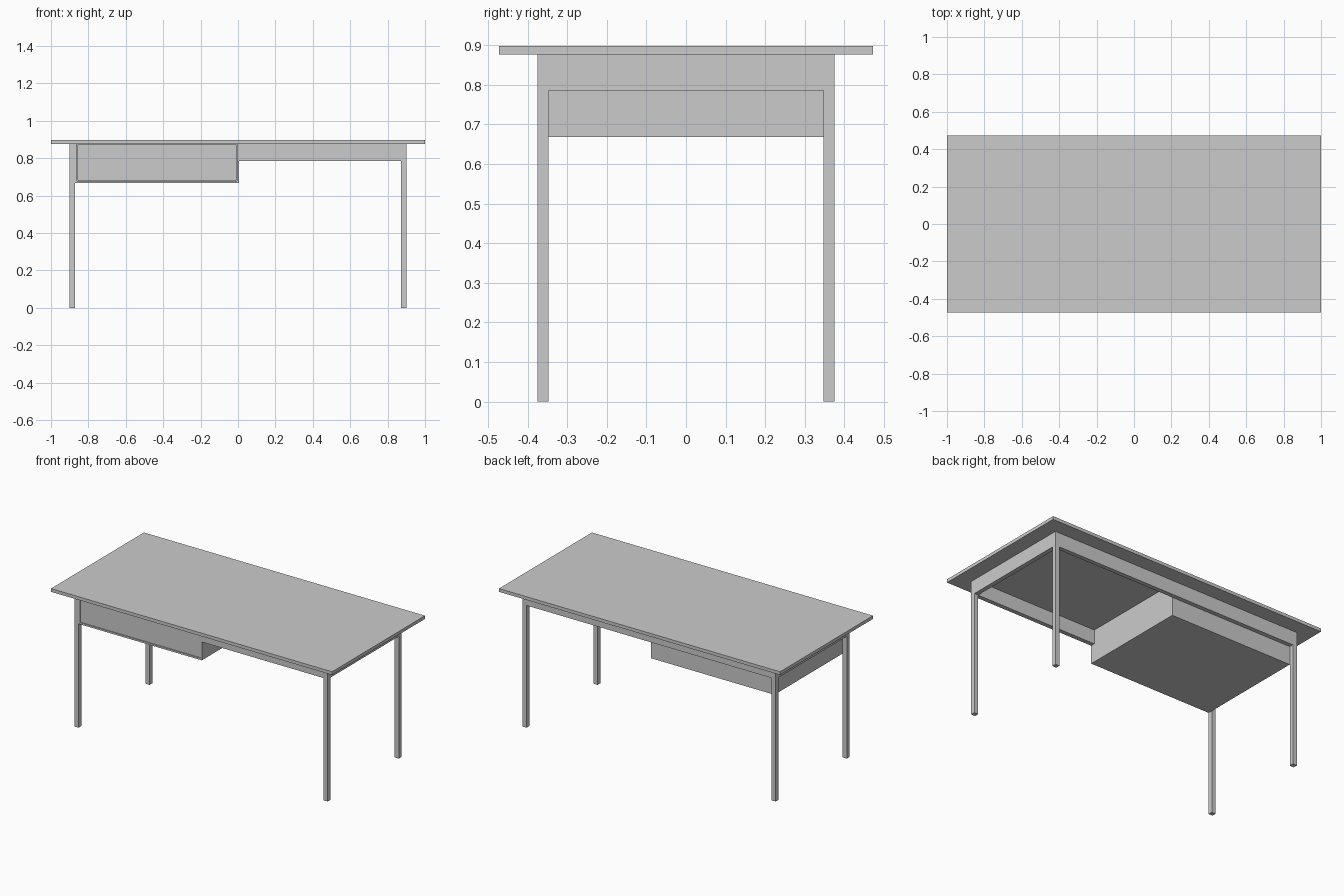
import bpy

if "Cube" in bpy.data.objects:
    bpy.data.objects.remove(bpy.data.objects["Cube"])


def box(name, x0, x1, y0, y1, z0, z1):
    """Axis-aligned panel given by its limits."""
    bpy.ops.mesh.primitive_cube_add(size=1, location=((x0 + x1) / 2, (y0 + y1) / 2, (z0 + z1) / 2))
    ob = bpy.context.object
    ob.name = name
    ob.scale = (x1 - x0, y1 - y0, z1 - z0)
    bpy.ops.object.transform_apply(location=False, rotation=False, scale=True)
    return ob


LX, LY = 0.901, 0.375      # outer faces of the legs
IX, IY = 0.872, 0.347      # inner faces of the legs
TOP = 0.877                # underside of the table top
APRON = 0.786              # lower edge of the aprons
LOW = 0.668                # lower edge of the drawer case
CX = 0.005                 # right side of the drawer case
W = 0.011                  # case wall thickness

# Table top
box("table_top", -1, 1, -0.472, 0.472, TOP, 0.898)

# Legs
for sx, side in ((-1, "left"), (1, "right")):
    for sy, end in ((-1, "front"), (1, "back")):
        x, y = sorted((sx * IX, sx * LX)), sorted((sy * IY, sy * LY))
        box(f"{end}_{side}_leg", *x, *y, 0, TOP)

# Aprons, flush with the outside of the legs
box("back_apron", -IX, IX, IY, LY, APRON, TOP)
box("front_apron", CX, IX, -LY, -IY, APRON, TOP)
box("left_apron", -LX, -IX, -IY, IY, APRON, TOP)
box("right_apron", IX, LX, -IY, IY, APRON, TOP)

# Drawer case
box("case_left_side", -IX, -IX + W, -LY, IY, LOW, TOP)
box("case_right_side", CX - W, CX, -LY, IY, LOW, TOP)
box("case_bottom", -IX + W, CX - W, -LY, IY, LOW, LOW + W)
box("case_back", -IX + W, CX - W, IY - W, IY, LOW + W, TOP)

# Drawer front, slightly recessed with a thin gap
box("drawer_front", -IX + W + 0.002, CX - W - 0.002, -LY + 0.003, -LY + 0.022, LOW + W + 0.002, TOP - 0.004)
